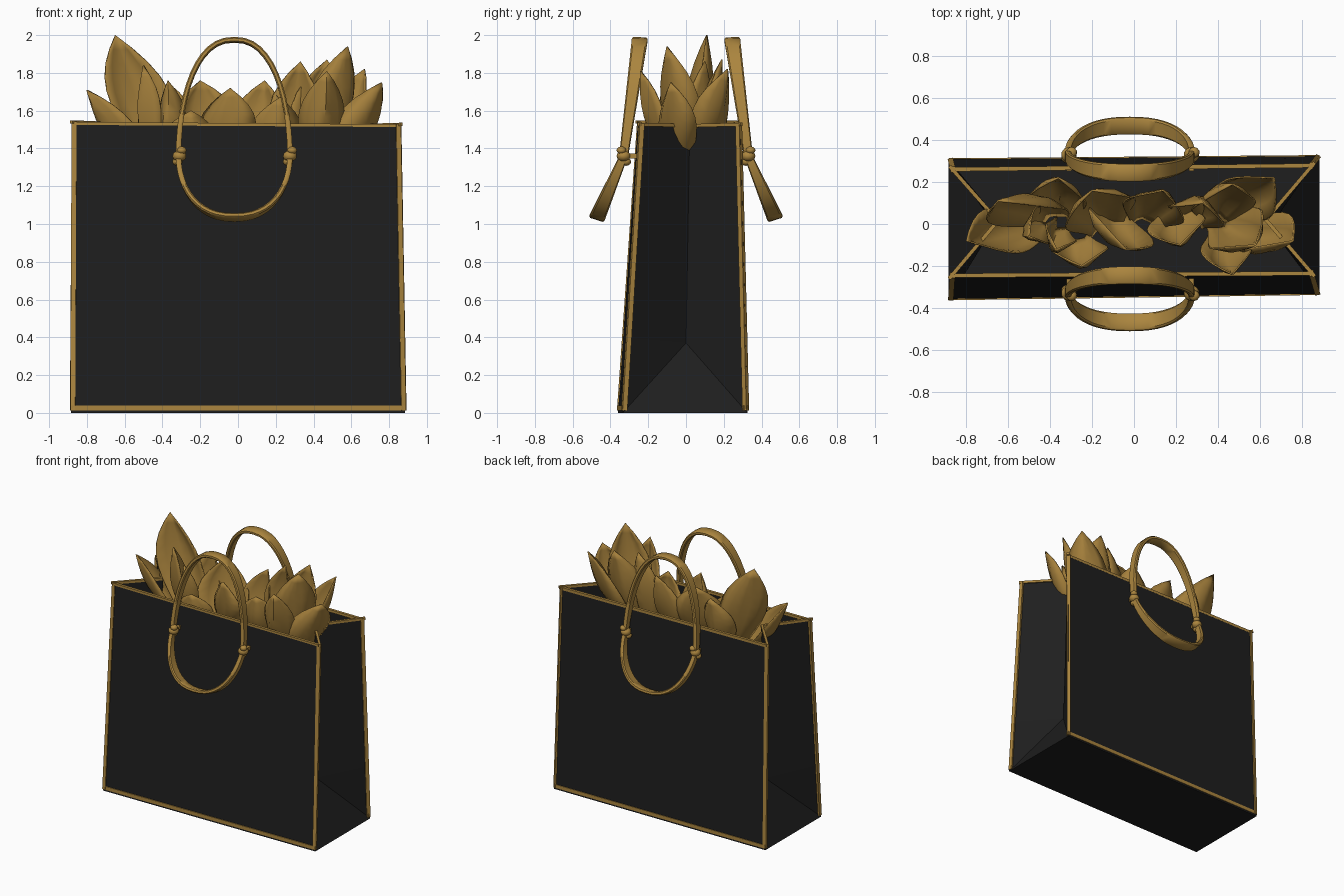
import bpy, bmesh, math
from mathutils import Vector, Matrix

cube = bpy.data.objects.get("Cube")
if cube:
    bpy.data.objects.remove(cube, do_unlink=True)


def material(name, color):
    m = bpy.data.materials.new(name)
    m.use_nodes = True
    m.diffuse_color = (*color, 1)
    bsdf = next(n for n in m.node_tree.nodes if n.type == 'BSDF_PRINCIPLED')
    bsdf.inputs["Base Color"].default_value = (*color, 1)
    bsdf.inputs["Roughness"].default_value = 0.7
    return m


BLACK = material("matte black paper", (0.013, 0.013, 0.013))
GOLD = material("gold", (0.41, 0.237, 0.049))
TISSUE = material("dull gold tissue", (0.37, 0.212, 0.044))


def finish(bm, name, mat, smooth=None, thickness=0, offset=-1):
    bmesh.ops.recalc_face_normals(bm, faces=bm.faces)
    mesh = bpy.data.meshes.new(name)
    bm.to_mesh(mesh)
    bm.free()
    obj = bpy.data.objects.new(name, mesh)
    bpy.context.collection.objects.link(obj)
    mesh.materials.append(mat)
    if smooth:
        bpy.ops.object.select_all(action='DESELECT')
        obj.select_set(True)
        bpy.context.view_layer.objects.active = obj
        bpy.ops.object.shade_smooth_by_angle(angle=math.radians(smooth))
    if thickness:
        mod = obj.modifiers.new("paper thickness", 'SOLIDIFY')
        mod.thickness = thickness
        mod.offset = offset


# Bag corners, going round from front right to back right
bottom = [Vector(p) for p in ((-.885, -.36, 0), (.885, -.335, 0), (.885, .325, 0), (-.885, .31, 0))]
top = [Vector(p) for p in ((-.878, -.255, 1.54), (.858, -.245, 1.527), (.858, .288, 1.527), (-.875, .27, 1.54))]
middle = [b.lerp(t, 0.26) for b, t in zip(bottom, top)]
fold_low = {1: Vector((.66, 0, .37)), -1: Vector((-.67, 0, .37))}
fold_top = {1: Vector((.63, .02, 1.52)), -1: Vector((-.65, .015, 1.53))}

# Paper bag with folded gussets
bm = bmesh.new()
b, m, t = ([bm.verts.new(p) for p in ring] for ring in (bottom, middle, top))
bm.faces.new(b[::-1])
for i, j in ((0, 1), (2, 3)):
    bm.faces.new((b[i], b[j], m[j], m[i]))
    bm.faces.new((m[i], m[j], t[j], t[i]))
for side, i, j in ((1, 1, 2), (-1, 3, 0)):
    low, high = bm.verts.new(fold_low[side]), bm.verts.new(fold_top[side])
    for face in ((b[i], b[j], low), (b[i], low, m[i]), (b[j], m[j], low),
                 (m[i], low, high, t[i]), (low, m[j], t[j], high)):
        bm.faces.new(face)
finish(bm, "bag_body", BLACK, thickness=0.008)


def bar(bm, a, b, size):
    """Square strip from a to b, slightly overlapping at the corners."""
    d = b - a
    matrix = (Matrix.Translation((a + b) / 2) @ d.to_track_quat('Z', 'Y').to_matrix().to_4x4()
              @ Matrix.Diagonal((size, size, d.length + size * 0.9, 1)))
    bmesh.ops.create_cube(bm, size=1, matrix=matrix)


# Gold edging around both big panels, almost flush with the paper
for name, i, j, inward in (("front_trim", 0, 1, 1), ("back_trim", 2, 3, -1)):
    bm = bmesh.new()
    loop = [p + Vector((math.copysign(.011, -p.x), inward * .009, .025 if p.z < 1 else -.009))
            for p in (bottom[i], bottom[j], top[j], top[i])]
    for k, size in enumerate((.026, .026, .02, .026)):
        bar(bm, loop[k], loop[(k + 1) % 4], size)
    finish(bm, name, GOLD)

# Gold edging along the gusset rims
for name, side, i, j in (("left_rim_trim", 1, 1, 2), ("right_rim_trim", -1, 3, 0)):
    bm = bmesh.new()
    bar(bm, top[i], fold_top[side], 0.018)
    bar(bm, fold_top[side], top[j], 0.018)
    finish(bm, name, GOLD)


def handle_ring(angle):
    """Centre of the strap and its width direction, at an angle round the loop."""
    c, s = math.cos(angle), math.sin(angle)
    x = -0.02 + 0.295 * math.copysign(abs(c) ** 0.85, c)
    if s >= 0:
        point = Vector((x, -0.33 + 0.085 * s, 1.36 + 0.615 * s))
        across = Vector((0, 1, -0.05 * s))
    else:
        point = Vector((x, -0.33 + 0.14 * s, 1.36 + 0.325 * s))
        across = Vector((0, 1, 0.32 * s * -s))
    return point, across.normalized(), s


# Strap handles, one looped through each big panel
STEPS = 48
for name, sign in (("front", 1), ("back", -1)):
    bm = bmesh.new()
    rings = []
    for k in range(STEPS):
        angle = math.tau * k / STEPS
        point, across, s = handle_ring(angle)
        along = handle_ring(angle + .05)[0] - handle_ring(angle - .05)[0]
        outward = along.cross(across).normalized() * 0.014
        across = across * (0.024 + 0.018 * abs(s))
        ring = []
        for u, v in ((-1, -.5), (-.8, -1), (.8, -1), (1, -.5), (1, .5), (.8, 1), (-.8, 1), (-1, .5)):
            p = point + across * u + outward * v
            ring.append(bm.verts.new((p.x, p.y * sign, p.z)))
        rings.append(ring)
    for k in range(STEPS):
        r, n = rings[k], rings[(k + 1) % STEPS]
        for q in range(8):
            bm.faces.new((r[q], r[(q + 1) % 8], n[(q + 1) % 8], n[q]))
    finish(bm, name + "_handle", GOLD, 40)

    # Knots where the strap meets the panel
    bm = bmesh.new()
    for x in (-0.31, 0.275):
        for dx, dy, dz, r in ((0, 0, 0, .038), (.012, -.012, .03, .026), (-.01, .012, -.03, .028)):
            place = Matrix.Translation((x + dx, sign * (-0.33 + dy), 1.36 + dz))
            bmesh.ops.create_icosphere(bm, subdivisions=2, radius=r,
                                       matrix=place @ Matrix.Diagonal((1, 1, 0.8, 1)))
        bar(bm, Vector((x, sign * -0.33, 1.36)), Vector((x, sign * -0.265, 1.36)), 0.025)
    finish(bm, name + "_knots", GOLD, 40)

# Tissue paper leaves: base x, base y, tip x, tip y, tip z, half width, turn
leaves = [
    (-.38, .04, -.65, .11, 2.0, .17, 15), (-.46, -.02, -.8, -.08, 1.71, .13, 130),
    (-.44, .02, -.5, -.06, 1.84, .09, 115), (-.36, -.02, -.37, -.12, 1.76, .08, 150),
    (-.36, .06, -.36, .22, 1.74, .14, -10), (-.14, .0, -.2, .16, 1.76, .18, 20),
    (-.12, .04, -.04, -.12, 1.72, .17, 155), (.06, .02, .14, .16, 1.76, .15, -15),
    (.2, .04, .22, -.1, 1.67, .14, 195), (.28, .04, .33, .1, 1.86, .14, -20),
    (.38, .04, .47, .19, 1.87, .15, 0), (.42, 0, .58, -.1, 1.94, .15, 215),
    (.5, -.05, .76, -.08, 1.75, .14, 220), (.42, .06, .67, .22, 1.82, .14, -35),
    (.42, -.06, .47, -.24, 1.81, .12, 190), (-.28, -.08, -.25, -.2, 1.6, .14, 180),
]
ROWS, COLS = 10, 6
for n, (bx, by, tx, ty, tz, width, turn) in enumerate(leaves):
    base, tip = Vector((bx, by, 1.25)), Vector((tx, ty, tz))
    side = Vector((math.cos(math.radians(turn)), math.sin(math.radians(turn)), 0))
    normal = side.cross(tip - base).normalized()
    bm = bmesh.new()
    grid = []
    for r in range(ROWS + 1):
        v = r / ROWS
        spread = max(0, math.sin(math.pi * (0.15 + 0.85 * v ** 1.4)))
        row = []
        for c in range(COLS + 1):
            u = 2 * c / COLS - 1
            depth = 0.09 * u * u * spread - 0.05 * math.sin(math.pi * v)
            depth += 0.012 * math.sin(5 * u + 4 * v + n) * spread
            row.append(bm.verts.new(base.lerp(tip, v) + side * (u * width * spread) + normal * depth))
        grid.append(row)
    for r in range(ROWS):
        for c in range(COLS):
            bm.faces.new((grid[r][c], grid[r][c + 1], grid[r + 1][c + 1], grid[r + 1][c]))
    bmesh.ops.remove_doubles(bm, verts=bm.verts, dist=0.0005)
    finish(bm, f"tissue_leaf_{n + 1}", TISSUE, 50, 0.008, 0)
